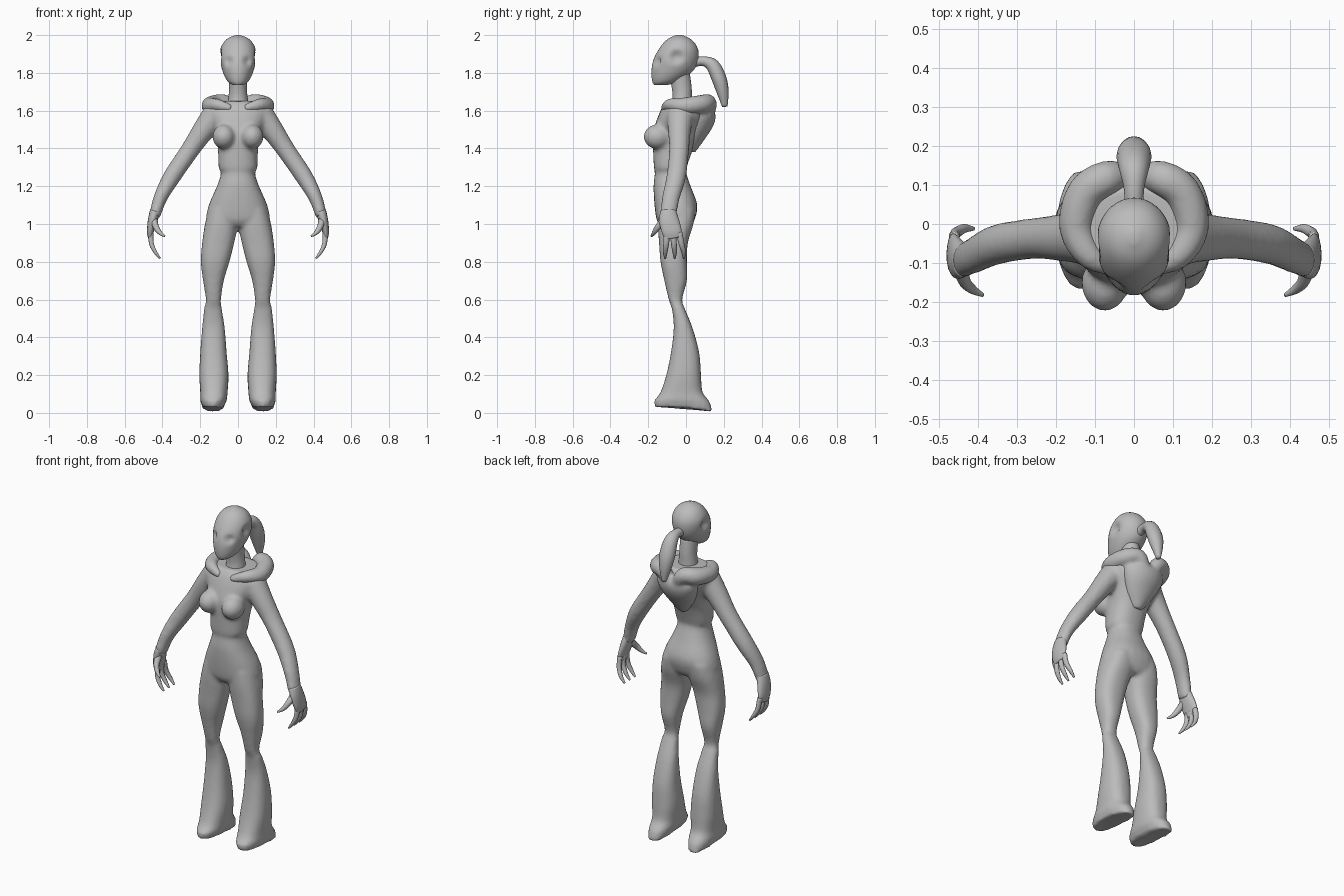
import bpy
import bmesh
from math import cos, sin, pi
from mathutils import Vector

default_cube = bpy.data.objects.get("Cube")
if default_cube:
    bpy.data.objects.remove(default_cube, do_unlink=True)

X, Y, Z = Vector((1, 0, 0)), Vector((0, 1, 0)), Vector((0, 0, 1))

grey = bpy.data.materials.new("plain grey")
grey.use_nodes = True
grey.diffuse_color = (0.5, 0.5, 0.5, 1)
shader = next(n for n in grey.node_tree.nodes if n.type == "BSDF_PRINCIPLED")
shader.inputs["Base Color"].default_value = grey.diffuse_color


def smooth_rows(rows, steps=4):
    """Interpolate rows of numbers with a curve that passes through each row."""
    result = []
    last = len(rows) - 1
    for i in range(last):
        before, start = rows[max(i - 1, 0)], rows[i]
        end, after = rows[i + 1], rows[min(i + 2, last)]
        for step in range(steps):
            t = step / steps
            result.append([
                b + 0.5 * t * (c - a + t * (2 * a - 5 * b + 4 * c - d + t * (3 * (b - c) + d - a)))
                for a, b, c, d in zip(before, start, end, after)])
    result.append(list(rows[last]))
    return result


def skin(bm, rings):
    """Bridge consecutive rings of points and cap both ends."""
    loops = [[bm.verts.new(point) for point in ring] for ring in rings]
    count = len(loops[0])
    for low, high in zip(loops, loops[1:]):
        for i in range(count):
            j = (i + 1) % count
            bm.faces.new((low[i], low[j], high[j], high[i]))
    bm.faces.new(loops[0][::-1])
    bm.faces.new(loops[-1])


def rounded(value, power):
    return (abs(value) ** (2 / power)) * (1 if value >= 0 else -1)


def level_loft(bm, rows, sides=24, power=2.0):
    """Stack level sections given as height, x low, x high, y low, y high."""
    rings = []
    for z, x0, x1, y0, y1 in smooth_rows(rows):
        ring = []
        for i in range(sides):
            angle = 2 * pi * i / sides
            ring.append(Vector(((x0 + x1) / 2 + (x1 - x0) / 2 * rounded(cos(angle), power),
                                (y0 + y1) / 2 + (y1 - y0) / 2 * rounded(sin(angle), power), z)))
        rings.append(ring)
    skin(bm, rings)


def centred(rows):
    """Turn height, half width, y low, y high into full section rows."""
    return [(z, -half, half, y0, y1) for z, half, y0, y1 in rows]


def tube(bm, rows, across, sides=16):
    """Sweep an oval along x, y, z with a radius along and beside the across axis."""
    path = smooth_rows(rows)
    centres = [Vector(row[:3]) for row in path]
    rings = []
    for i, row in enumerate(path):
        along = (centres[min(i + 1, len(path) - 1)] - centres[max(i - 1, 0)]).normalized()
        a = (across - along * across.dot(along)).normalized()
        b = along.cross(a)
        rings.append([centres[i] + a * row[3] * cos(2 * pi * k / sides)
                      + b * row[-1] * sin(2 * pi * k / sides) for k in range(sides)])
    skin(bm, rings)


def ball(bm, centre, scale):
    made = bmesh.ops.create_uvsphere(bm, u_segments=24, v_segments=16, radius=1)
    for vert in made["verts"]:
        vert.co = Vector(centre) + vert.co * Vector(scale).to_3d().x if isinstance(scale, float) \
            else Vector(c + v * s for c, v, s in zip(centre, vert.co, scale))


def mirror(bm):
    """Copy everything built so far to the other side."""
    made = bmesh.ops.duplicate(bm, geom=bm.verts[:] + bm.edges[:] + bm.faces[:])
    for item in made["geom"]:
        if isinstance(item, bmesh.types.BMVert):
            item.co.x = -item.co.x


def finish(name, bm, voxel=None, softness=0):
    """Make the object; a voxel size fuses overlapping pieces into one skin."""
    bmesh.ops.recalc_face_normals(bm, faces=bm.faces[:])
    mesh = bpy.data.meshes.new(name)
    bm.to_mesh(mesh)
    bm.free()
    mesh.materials.append(grey)
    for face in mesh.polygons:
        face.use_smooth = True
    obj = bpy.data.objects.new(name, mesh)
    bpy.context.scene.collection.objects.link(obj)
    if voxel:
        fuse = obj.modifiers.new("fuse", "REMESH")
        fuse.mode = "VOXEL"
        fuse.voxel_size = voxel
        fuse.use_smooth_shade = True
        soften = obj.modifiers.new("soften", "SMOOTH")
        soften.factor = 0.5
        soften.iterations = softness
    return obj


# Body: flared legs, arms and bust on both sides, then the torso
body = bmesh.new()
level_loft(body, [
    (0.005, 0.075, 0.19, -0.165, 0.14), (0.06, 0.06, 0.2, -0.168, 0.125),
    (0.11, 0.055, 0.2, -0.135, 0.088), (0.2, 0.05, 0.205, -0.105, 0.08),
    (0.32, 0.06, 0.2, -0.08, 0.07), (0.45, 0.07, 0.19, -0.065, 0.035),
    (0.55, 0.085, 0.18, -0.075, -0.005), (0.6, 0.09, 0.17, -0.092, -0.02),
    (0.7, 0.075, 0.185, -0.115, 0.005), (0.8, 0.045, 0.197, -0.135, 0.005),
    (0.9, 0.02, 0.19, -0.143, 0.01), (1.0, 0.0, 0.175, -0.15, 0.04),
    (1.08, 0.0, 0.155, -0.15, 0.05)], power=2.4)
for vert in body.verts:
    if vert.co.z < 0.05:
        vert.co.z += 0.025 * max(0, min(1, (0.14 - vert.co.y) / 0.15))
tube(body, [
    (0.12, -0.03, 1.58, 0.075, 0.07), (0.18, -0.035, 1.5, 0.062, 0.06),
    (0.255, -0.037, 1.39, 0.053, 0.05), (0.35, -0.052, 1.25, 0.052, 0.047),
    (0.41, -0.08, 1.14, 0.047, 0.037), (0.442, -0.095, 1.04, 0.044, 0.03)], Y)
ball(body, (0.075, -0.152, 1.462), (0.06, 0.072, 0.065))
mirror(body)
level_loft(body, centred([
    (0.985, 0.1, -0.13, 0.02), (1.02, 0.165, -0.155, 0.045), (1.1, 0.155, -0.167, 0.06),
    (1.2, 0.112, -0.172, 0.025), (1.27, 0.09, -0.165, 0.002), (1.3, 0.103, -0.17, 0.004),
    (1.4, 0.107, -0.175, 0.04), (1.48, 0.125, -0.175, 0.085), (1.56, 0.165, -0.152, 0.11),
    (1.62, 0.175, -0.125, 0.11), (1.65, 0.13, -0.1, 0.09)]), power=2.3)
finish("body", body, 0.011, 5)

# Hood: rolled collar around the neck with a pouch hanging behind
hood = bmesh.new()
tube(hood, [
    (0.035, -0.115, 1.61, 0.02), (0.11, -0.085, 1.63, 0.034), (0.148, -0.01, 1.625, 0.045),
    (0.125, 0.08, 1.635, 0.048), (0.07, 0.118, 1.64, 0.045), (0.03, 0.12, 1.59, 0.035)], Z)
mirror(hood)
level_loft(hood, centred([
    (1.38, 0.03, -0.02, 0.05), (1.45, 0.08, -0.02, 0.1), (1.52, 0.115, -0.02, 0.145),
    (1.58, 0.13, -0.02, 0.157), (1.62, 0.1, 0.0, 0.13)]))
finish("hood", hood, 0.01, 4)

# Neck
neck = bmesh.new()
level_loft(neck, centred([
    (1.58, 0.062, -0.09, 0.04), (1.66, 0.052, -0.072, 0.032),
    (1.72, 0.047, -0.075, 0.03), (1.8, 0.05, -0.09, 0.02)]))
finish("neck", neck)

# Head: pointed face with pressed-in eye sockets and ear hollows
head = bmesh.new()
level_loft(head, centred([
    (1.735, 0.025, -0.168, -0.1), (1.75, 0.05, -0.177, -0.05), (1.78, 0.07, -0.182, 0.0),
    (1.82, 0.085, -0.182, 0.045), (1.87, 0.096, -0.172, 0.065), (1.92, 0.095, -0.147, 0.065),
    (1.96, 0.077, -0.118, 0.045), (1.985, 0.05, -0.088, 0.015), (2.0, 0.012, -0.05, -0.02)]),
    sides=40)
for vert in head.verts:
    for centre, push, reach in (((0.045, -0.15, 1.86), Y, 0.035),
                                ((0.09, -0.05, 1.885), -X, 0.05)):
        place = Vector((abs(vert.co.x), vert.co.y, vert.co.z))
        near = 1 - (place - Vector(centre)).length / reach
        if near > 0:
            depth = 0.026 * near * near * (3 - 2 * near)
            vert.co += Vector((push.x * (1 if vert.co.x > 0 else -1), push.y, 0)) * depth
finish("head", head)

# Ponytail: short knot that swells and drops to a narrow tip
ponytail = bmesh.new()
tube(ponytail, [
    (0, 0.04, 1.855, 0.025, 0.026), (0, 0.09, 1.862, 0.026, 0.025),
    (0, 0.14, 1.84, 0.038, 0.036), (0, 0.175, 1.77, 0.045, 0.039),
    (0, 0.194, 1.7, 0.035, 0.032), (0, 0.206, 1.62, 0.012, 0.014)], X)
finish("ponytail", ponytail)

# Hands: flat palm, three curled fingers and a thumb
hands = bmesh.new()
tube(hands, [
    (0.438, -0.094, 1.07, 0.042, 0.028), (0.452, -0.09, 1.02, 0.052, 0.025),
    (0.464, -0.075, 0.96, 0.052, 0.018), (0.464, -0.068, 0.925, 0.042, 0.012)], Y)
for root, tip in ((-0.1, -0.11), (-0.068, -0.06), (-0.036, -0.012)):
    tube(hands, [
        (0.462, root, 0.955, 0.017, 0.014), (0.458, (root + tip) / 2, 0.895, 0.015, 0.013),
        (0.437, tip, 0.85, 0.012, 0.01), (0.412, tip, 0.818, 0.005, 0.005)], Y, sides=10)
tube(hands, [
    (0.445, -0.115, 1.02, 0.02, 0.02), (0.435, -0.148, 0.985, 0.017, 0.016),
    (0.415, -0.168, 0.955, 0.012, 0.012), (0.388, -0.183, 0.935, 0.005, 0.005)], Z, sides=10)
mirror(hands)
finish("hands", hands)
